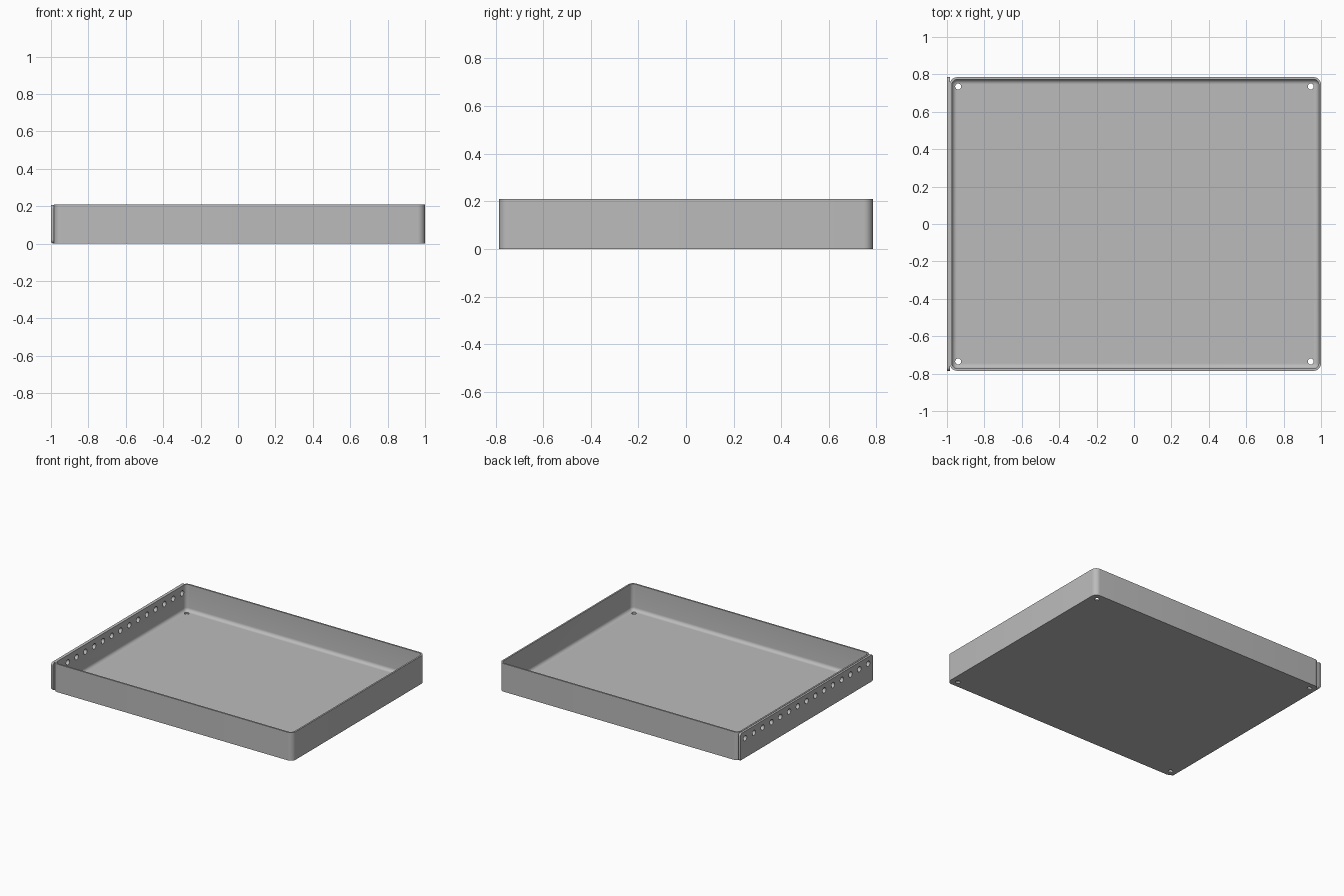
import bpy, bmesh, math
from mathutils import Matrix

cube = bpy.data.objects.get("Cube")
if cube:
    bpy.data.objects.remove(cube)

HALF_Y, HEIGHT = 0.785, 0.21
LEFT, RIGHT = -0.985, 1.0
WALL, FILLET, CORNER = 0.012, 0.025, 0.04

steel = bpy.data.materials.new("grey_metal")
steel.use_nodes = True
GREY = (0.5, 0.5, 0.5, 1)
steel.diffuse_color = GREY
steel.node_tree.nodes["Principled BSDF"].inputs["Base Color"].default_value = GREY


def rounded_rect(u0, u1, v0, v1, radius, steps=8):
    """Counter-clockwise outline with rounded corners."""
    points = []
    centres = [(u1 - radius, v1 - radius), (u0 + radius, v1 - radius),
               (u0 + radius, v0 + radius), (u1 - radius, v0 + radius)]
    for k, (cu, cv) in enumerate(centres):
        for i in range(steps + 1):
            a = (k + i / steps) * math.pi / 2
            points.append((cu + radius * math.cos(a), cv + radius * math.sin(a)))
    return points


def skin(name, rings):
    """Closed solid through a list of matching rings of 3D points."""
    bm = bmesh.new()
    loops = [[bm.verts.new(p) for p in ring] for ring in rings]
    n = len(loops[0])
    for a, b in zip(loops, loops[1:]):
        for i in range(n):
            j = (i + 1) % n
            bm.faces.new((a[i], a[j], b[j], b[i]))
    bm.faces.new(loops[0][::-1])
    bm.faces.new(loops[-1])
    bmesh.ops.recalc_face_normals(bm, faces=bm.faces)
    mesh = bpy.data.meshes.new(name)
    bm.to_mesh(mesh)
    bm.free()
    mesh.materials.append(steel)
    obj = bpy.data.objects.new(name, mesh)
    bpy.context.collection.objects.link(obj)
    return obj


def drill(obj, centres, radius, turn):
    """Cut round holes through an object."""
    bm = bmesh.new()
    for c in centres:
        bmesh.ops.create_cone(bm, cap_ends=True, segments=24, radius1=radius,
                              radius2=radius, depth=0.1,
                              matrix=Matrix.Translation(c) @ turn)
    mesh = bpy.data.meshes.new("hole_cutter")
    bm.to_mesh(mesh)
    bm.free()
    mesh.materials.append(steel)
    cutter = bpy.data.objects.new("hole_cutter", mesh)
    cutter.hide_render = True
    bpy.context.collection.objects.link(cutter)
    mod = obj.modifiers.new("holes", 'BOOLEAN')
    mod.operation, mod.solver, mod.object = 'DIFFERENCE', 'EXACT', cutter
    bpy.context.view_layer.objects.active = obj
    bpy.ops.object.modifier_apply(modifier=mod.name)
    bpy.data.objects.remove(cutter)


def smooth(obj):
    bpy.ops.object.select_all(action='DESELECT')
    obj.select_set(True)
    bpy.context.view_layer.objects.active = obj
    bpy.ops.object.shade_smooth_by_angle(angle=math.radians(30))


# Tray: outer wall, rim, inner wall, then a fillet down to the floor
levels = [(0, 0), (0, HEIGHT), (WALL, HEIGHT)]
for i in range(7):
    a = i / 6 * math.pi / 2
    levels.append((WALL + FILLET * (1 - math.cos(a)),
                   WALL + FILLET * (1 - math.sin(a))))
tray = skin("tray", [
    [(x, y, z) for x, y in rounded_rect(LEFT + d, RIGHT - d, d - HALF_Y,
                                        HALF_Y - d, CORNER - d)]
    for d, z in levels])

# Side flange: flat sheet with rounded corners and a bent lower edge
BEND = 0.014
flange = skin("side_flange", [
    [(x, y, max(z, BEND * (1 - math.sin(a)) if x < LEFT else z))
     for y, z in rounded_rect(-HALF_Y, HALF_Y, 0, HEIGHT - 0.003, 0.02)]
    for x, a in [(LEFT + 0.002, 0)] + [
        (-1 + BEND * (1 - math.cos(t * math.pi / 12)), t * math.pi / 12)
        for t in range(6, -1, -1)]])

# Corner holes in the floor, and a row of holes through wall and flange
drill(tray, [(x, y, 0) for x in (-0.94, 0.945) for y in (-0.735, 0.735)],
      0.016, Matrix.Identity(4))
row = [(-0.985, (i - 7) * 0.104, 0.155) for i in range(15)]
for part in (tray, flange):
    drill(part, row, 0.02, Matrix.Rotation(math.pi / 2, 4, 'Y'))
    smooth(part)
